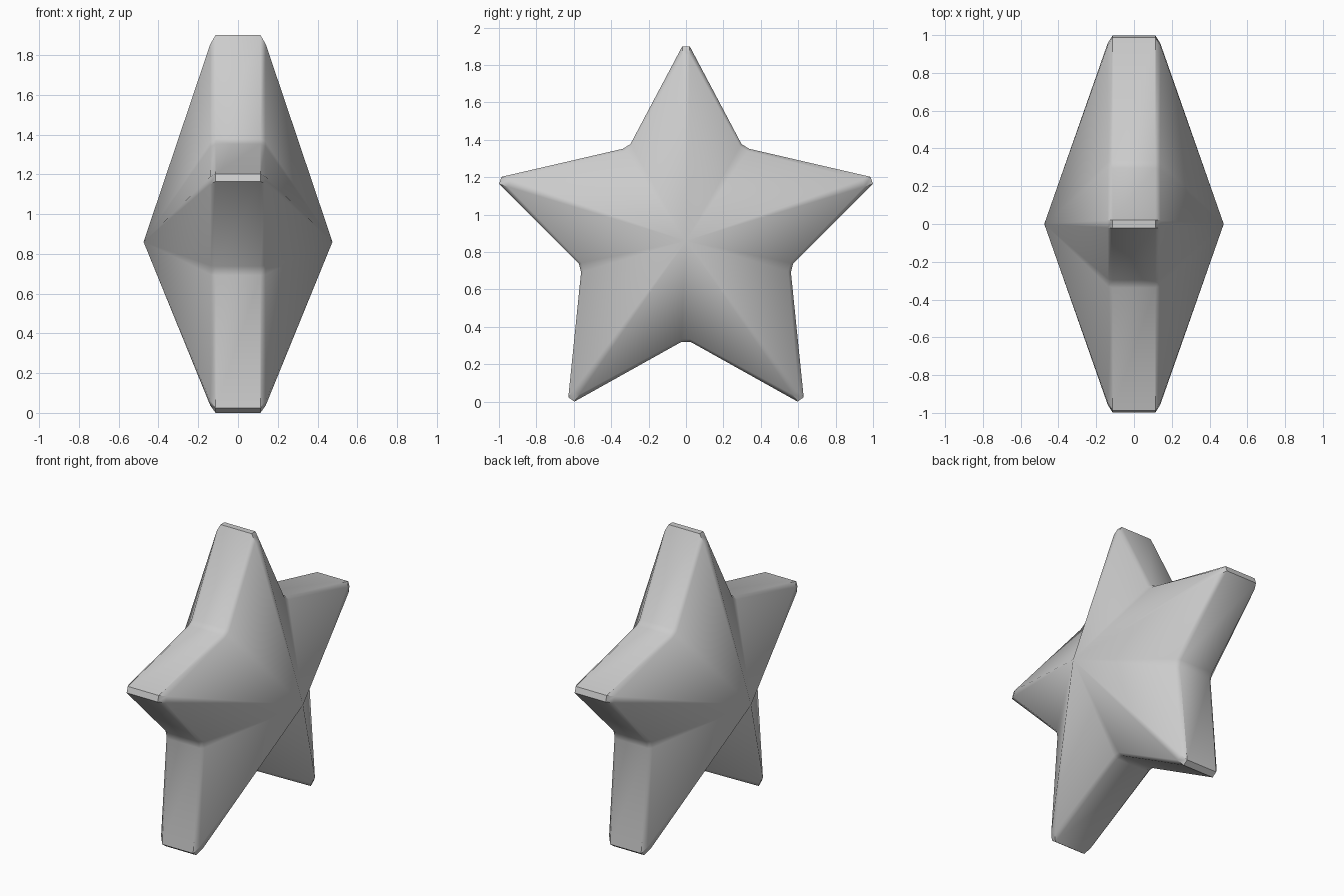
import bpy, bmesh
from math import radians
from mathutils import Vector

if "Cube" in bpy.data.objects:
    bpy.data.objects.remove(bpy.data.objects["Cube"])

CENTER = Vector((0, 0.86))
APEX_X = 0.475

# Half outline (y, z), tips and inner corners alternating from top to bottom
half = [(0, 1.90), (0.317, 1.365), (0.993, 1.183),
        (0.567, 0.715), (0.613, 0.012), (0, 0.32)]
outline = half + [(-y, z) for y, z in reversed(half[1:-1])]


def ring(bm, x_tip, x_inner, s_tip, s_inner):
    """One loop of the star; every corner is cut into two points."""
    verts = []
    for i, p in enumerate(outline):
        tip = i % 2 == 0
        d = Vector(p) - CENTER
        radial = d.normalized()
        side = Vector((radial.y, -radial.x)) * (0.02 if tip else 0.024)
        base = CENTER + d * (s_tip if tip else s_inner)
        for k in (-1, 1):
            q = base + side * k
            verts.append(bm.verts.new((x_tip if tip else x_inner, q.x, q.y)))
    return verts


bm = bmesh.new()
# Rim band with a chamfer on each side
loops = [ring(bm, -0.14, -0.138, 0.955, 0.975),
         ring(bm, -0.113, -0.113, 1, 1),
         ring(bm, 0.113, 0.113, 1, 1),
         ring(bm, 0.14, 0.138, 0.955, 0.975)]
n = len(loops[0])
for a, b in zip(loops, loops[1:]):
    for i in range(n):
        j = (i + 1) % n
        bm.faces.new((a[i], a[j], b[j], b[i]))
# Pointed centre on both sides
for loop, x in ((loops[0], -APEX_X), (loops[-1], APEX_X)):
    apex = bm.verts.new((x, 0, CENTER.y))
    for i in range(n):
        bm.faces.new((loop[i], loop[(i + 1) % n], apex))
bmesh.ops.recalc_face_normals(bm, faces=bm.faces)

mesh = bpy.data.meshes.new("star")
bm.to_mesh(mesh)
bm.free()
star = bpy.data.objects.new("star", mesh)
bpy.context.collection.objects.link(star)
bpy.context.view_layer.objects.active = star
star.select_set(True)
bpy.ops.object.shade_smooth_by_angle(angle=radians(35))
